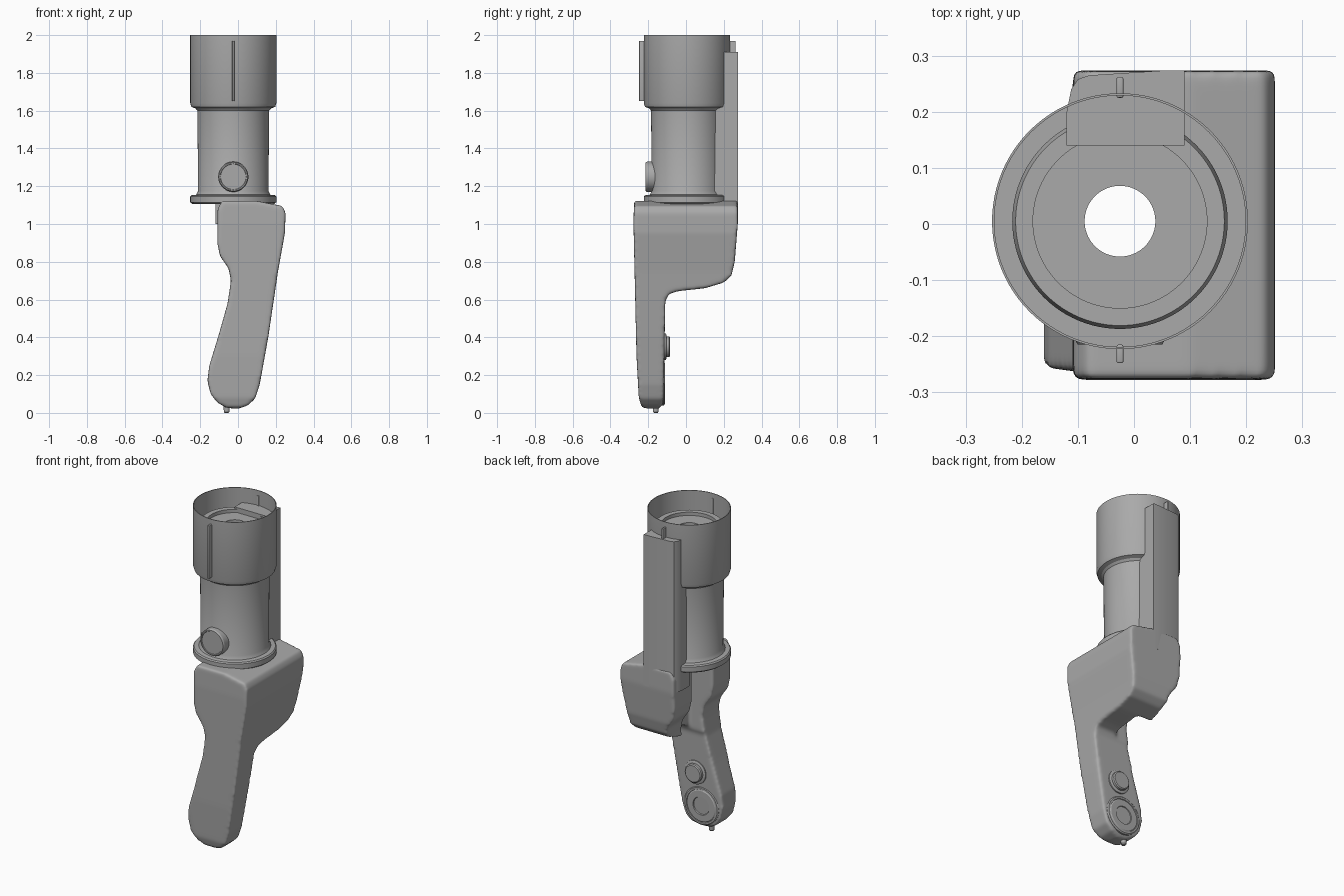
import bpy
import bmesh
import math
from mathutils import Matrix, Vector

cube = bpy.data.objects.get("Cube")
if cube:
    bpy.data.objects.remove(cube, do_unlink=True)

grey = bpy.data.materials.new("plain grey")
grey.use_nodes = True
grey.diffuse_color = (0.4, 0.4, 0.4, 1)
grey.node_tree.nodes["Principled BSDF"].inputs["Base Color"].default_value = grey.diffuse_color

AXIS = Vector((-0.025, 0.005, 0))


def add_object(name, bm, smooth=30):
    bmesh.ops.recalc_face_normals(bm, faces=bm.faces)
    mesh = bpy.data.meshes.new(name)
    bm.to_mesh(mesh)
    bm.free()
    mesh.materials.append(grey)
    ob = bpy.data.objects.new(name, mesh)
    bpy.context.collection.objects.link(ob)
    finish(ob, smooth)
    return ob


def finish(ob, angle):
    bpy.ops.object.select_all(action='DESELECT')
    ob.select_set(True)
    bpy.context.view_layer.objects.active = ob
    bpy.ops.object.shade_smooth_by_angle(angle=math.radians(angle))


def lathe(name, profile, matrix, steps=96):
    """Turn a closed (radius, height) profile around local z, then place it."""
    bm = bmesh.new()
    verts = [bm.verts.new((r, 0, z)) for r, z in profile]
    edges = [bm.edges.new((v, verts[(i + 1) % len(verts)])) for i, v in enumerate(verts)]
    bmesh.ops.spin(bm, geom=verts + edges, axis=(0, 0, 1), cent=(0, 0, 0),
                   angle=math.tau, steps=steps)
    bmesh.ops.remove_doubles(bm, verts=bm.verts, dist=0.0005)
    bm.transform(matrix)
    return add_object(name, bm)


def prism(name, points, place, low, high):
    """Extrude an outline; place(a, b, depth) maps it into space."""
    bm = bmesh.new()
    face = bm.faces.new([bm.verts.new(place(a, b, low)) for a, b in points])
    ext = bmesh.ops.extrude_face_region(bm, geom=[face])
    move = place(0, 0, high) - place(0, 0, low)
    bmesh.ops.translate(bm, vec=move, verts=[v for v in ext["geom"] if isinstance(v, bmesh.types.BMVert)])
    return add_object(name, bm)


def box(name, low, high, bevel=0.0):
    bm = bmesh.new()
    bmesh.ops.create_cube(bm, size=1)
    low, high = Vector(low), Vector(high)
    for v in bm.verts:
        v.co = (low + high) / 2 + v.co * (high - low)
    if bevel:
        bmesh.ops.bevel(bm, geom=bm.edges[:], offset=bevel, segments=3, profile=0.5, affect='EDGES')
    return add_object(name, bm)


def along_y(x, z, y):
    return Vector((x, y, z))


def along_x(y, z, x):
    return Vector((x, y, z))


def along_z(x, y, z):
    return Vector((x, y, z))


# Barrel: flange, tube, wide open cup and inner core with a through hole
lathe("barrel", [
    (.063, 1.105), (.215, 1.105), (.228, 1.115), (.228, 1.145), (.222, 1.152),
    (.197, 1.155), (.186, 1.175), (.19, 1.6), (.2, 1.612), (.222, 1.62), (.228, 1.64),
    (.228, 2.0), (.224, 2.0), (.224, 1.66), (.192, 1.66), (.192, 1.88), (.186, 1.9),
    (.155, 1.9), (.155, 1.88), (.063, 1.88)], Matrix.Translation(AXIS))

# Body: front outline crossed with side outline
body = prism("body_and_grip", [
    (.235, 1.095), (.252, 1.06), (.248, .95), (.212, .75), (.16, .4), (.115, .15),
    (.09, .075), (.05, .038), (0, .022), (-.06, .026), (-.11, .055), (-.145, .1), (-.162, .17),
    (-.152, .25), (-.1, .42), (-.055, .58), (-.037, .7), (-.05, .765), (-.095, .83),
    (-.11, .9), (-.108, 1.08), (-.085, 1.122), (.1, 1.122)], along_y, -.4, .4)
side = prism("side_cutter", [
    (-.275, 1.13), (-.278, 1.0), (-.262, .3), (-.25, .08), (-.235, .03), (-.15, .01),
    (-.12, .05), (-.115, .27), (-.11, .59), (-.09, .63), (-.04, .645), (.1, .66),
    (.2, .69), (.24, .725), (.258, .8), (.274, 1.0), (.272, 1.13)], along_x, -.4, .4)
gap = box("gap_cutter", (-.4, -.1, .5), (.05, .09, 1.3))

for cutter, operation in ((side, 'INTERSECT'), (gap, 'DIFFERENCE')):
    mod = body.modifiers.new("shape", 'BOOLEAN')
    mod.object, mod.operation, mod.solver = cutter, operation, 'EXACT'
remesh = body.modifiers.new("even_mesh", 'REMESH')
remesh.mode, remesh.voxel_size, remesh.use_smooth_shade = 'VOXEL', 0.008, True
soften = body.modifiers.new("soft_edges", 'SMOOTH')
soften.factor, soften.iterations = 0.5, 14
bpy.context.view_layer.objects.active = body
for mod in body.modifiers[:]:
    bpy.ops.object.modifier_apply(modifier=mod.name)
for cutter in (side, gap):
    bpy.data.objects.remove(cutter, do_unlink=True)
finish(body, 60)

# Rear spine rising from the body into the cup
prism("rear_spine", [
    (.09, .14), (.09, .274), (.06, .274), (-.08, .265), (-.1, .258), (-.112, .24), (-.12, .2),
    (-.12, .14)], along_z, 1.0, 1.91)

# Alignment fins at the front and back of the cup
for name, y0, y1 in (("front_fin", -.248, -.215), ("rear_fin", .225, .262)):
    box(name, (-.031, y0, 1.65), (-.019, y1, 1.97), .003)


def knob(name, x, y, z, profile, facing):
    """A round part on the y axis, facing +1 back or -1 front."""
    lathe(name, profile, Matrix.Translation((x, y, z)) @ Matrix.Rotation(-facing * math.pi / 2, 4, 'X'), 48)


# Round buttons and ring
knob("front_button", -.025, -.15, 1.25,
     [(0, 0), (.08, 0), (.08, .057), (.075, .065), (.069, .065), (.067, .061), (0, .061)], -1)
knob("grip_button", .015, -.125, .35,
     [(0, 0), (.07, 0), (.07, .018), (.062, .022), (.055, .022), (.055, .036), (.049, .041), (0, .041)], 1)
knob("grip_ring", -.022, -.13, .155,
     [(0, 0), (.115, 0), (.115, .013), (.108, .018), (.098, .018), (.096, .014), (.09, .018),
      (.054, .018), (.05, .008), (0, .008)], 1)

# Small tip under the grip
lathe("grip_tip", [(0, 0), (.01, 0), (.015, .006), (.017, .05), (0, .05)],
      Matrix.Translation((-.06, -.16, 0)), 24)
